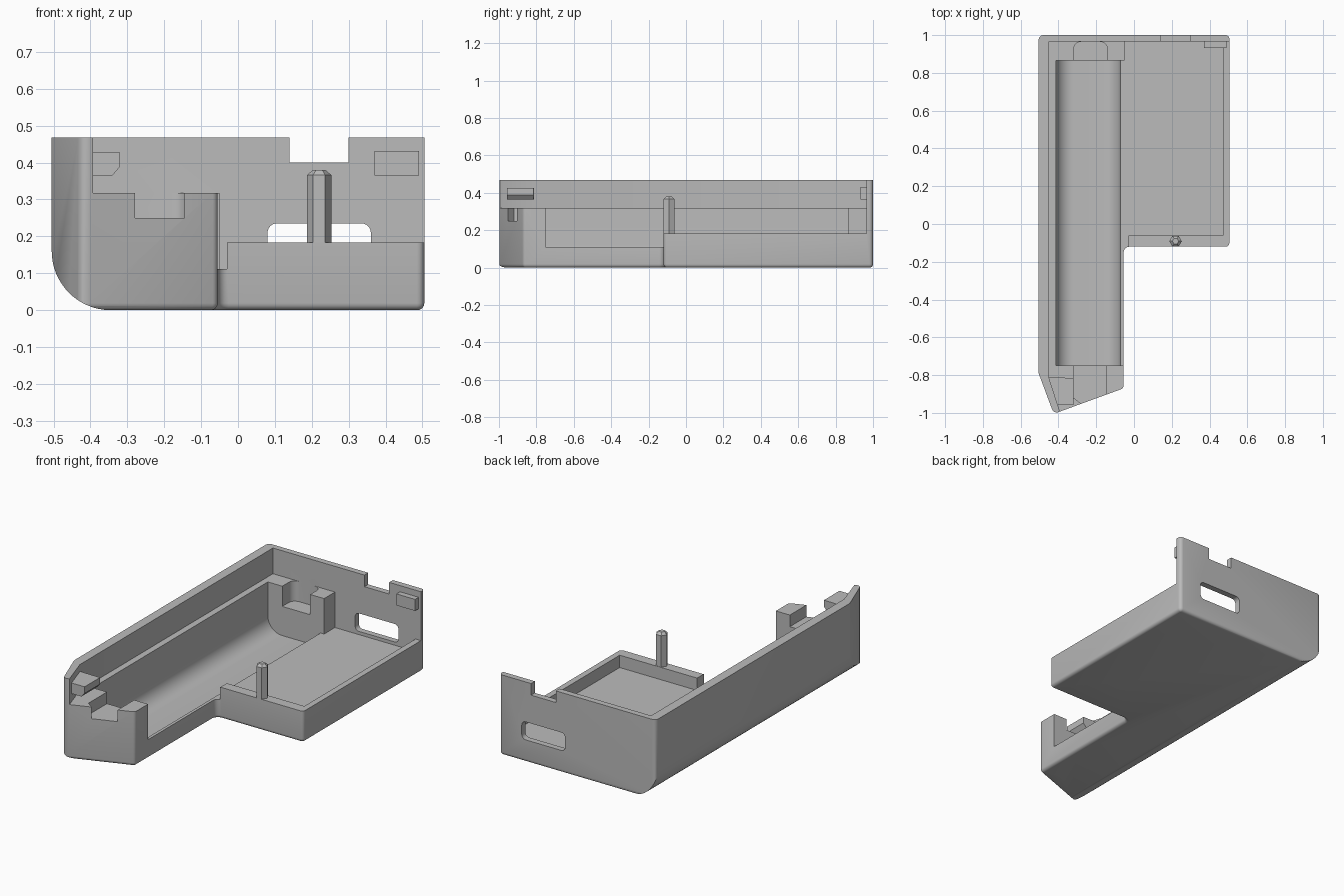
import bpy, bmesh, math
from mathutils import Vector

if "Cube" in bpy.data.objects:
    bpy.data.objects.remove(bpy.data.objects["Cube"])

grey = bpy.data.materials.new("plain grey")
grey.diffuse_color = (0.5, 0.5, 0.5, 1)
grey.use_nodes = True
grey.node_tree.nodes["Principled BSDF"].inputs["Base Color"].default_value = grey.diffuse_color


def prism(name, pts, a, b, axis="z"):
    """Extrude a 2D outline from a to b along z (xy outline) or y (xz outline)."""
    put = (lambda p, t: (p[0], p[1], t)) if axis == "z" else (lambda p, t: (p[0], t, p[1]))
    bm = bmesh.new()
    lo = [bm.verts.new(put(p, a)) for p in pts]
    hi = [bm.verts.new(put(p, b)) for p in pts]
    n = len(pts)
    bm.faces.new(lo)
    bm.faces.new(hi)
    for i in range(n):
        j = (i + 1) % n
        bm.faces.new((lo[i], lo[j], hi[j], hi[i]))
    bmesh.ops.recalc_face_normals(bm, faces=bm.faces)
    me = bpy.data.meshes.new(name)
    bm.to_mesh(me)
    bm.free()
    me.materials.append(grey)
    ob = bpy.data.objects.new(name, me)
    bpy.context.collection.objects.link(ob)
    return ob


def rect(x0, x1, y0, y1):
    return [(x0, y0), (x1, y0), (x1, y1), (x0, y1)]


def rounded(pts, radii, n=6):
    """Round polygon corners with a fillet radius per corner."""
    out = []
    for i, (p, r) in enumerate(zip(pts, radii)):
        p = Vector(p)
        if not r:
            out.append(p)
            continue
        u = (Vector(pts[i - 1]) - p).normalized()
        v = (Vector(pts[(i + 1) % len(pts)]) - p).normalized()
        half = u.angle(v) / 2
        c = p + (u + v).normalized() * (r / math.sin(half))
        s, e = p + u * (r / math.tan(half)) - c, p + v * (r / math.tan(half)) - c
        for k in range(n + 1):
            t = k / n
            ang = s.angle(e)
            w = (s * math.sin((1 - t) * ang) + e * math.sin(t * ang)) / math.sin(ang)
            out.append(c + w)
    return out


def apply_bool(target, cutter, op="DIFFERENCE"):
    m = target.modifiers.new("cut", "BOOLEAN")
    m.operation, m.object, m.solver = op, cutter, "EXACT"
    bpy.context.view_layer.objects.active = target
    bpy.ops.object.modifier_apply(modifier=m.name)
    bpy.data.objects.remove(cutter)


# Outer body: rounded outline with softened bottom rim
outline = rounded([(-.505, 1), (-.505, -.79), (-.425, -1.005), (-.055, -.87),
                   (-.055, -.12), (.505, -.12), (.505, 1)],
                  [.025, .02, .025, .02, .03, .02, .02], 4)
case = prism("case_body", outline, 0, .468)
bm = bmesh.new()
bm.from_mesh(case.data)
rim = [e for e in bm.edges if all(v.co.z < .001 for v in e.verts)]
bmesh.ops.bevel(bm, geom=rim, offset=.019, segments=4, profile=.5, affect="EDGES")
bm.to_mesh(case.data)
bm.free()

# Large round along the lower left edge
apply_bool(case, prism("round", rounded(
    [(-.505, -.0), (.7, 0), (.7, .6), (-.505, .6)], [.16, 0, 0, 0], 16), -1.2, 1.2, "y"), "INTERSECT")

# Open upper space, leaving the back, left and slanted front walls
apply_bool(case, prism("upper", [(-.45, .965), (-.45, -.815), (-.358, -1.1), (.7, -1.1),
                                 (.7, .965)], .318, .7))
# Low right side, tray floor and low channel lip
apply_bool(case, prism("side", rect(-.05, .7, -1.1, .965), .183, .7))
apply_bool(case, prism("tray", rect(-.05, .47, -.06, .965), .111, .7))
apply_bool(case, prism("lip", rect(-.2, -.03, -.75, .865), .111, .7))
# Long round-bottomed channel
apply_bool(case, prism("channel", rounded(rect(-.413, -.072, .03, .7), [.09, .09, 0, 0], 12),
                       -.75, .865, "y"))
# Notches in the end blocks
apply_bool(case, prism("rear_slot", rounded(rect(-.32, -.14, .8, .965), [0, 0, .04, .04]), .2, .7))
apply_bool(case, prism("front_slot", [(-.32, -.7), (-.32, -.92), (-.275, -.955), (-.275, -1.1),
                                      (-.145, -1.1), (-.145, -.7)], .25, .7))
# Back wall notch and window
apply_bool(case, prism("back_notch", rect(.14, .3, .9, 1.1), .4, .7))
apply_bool(case, prism("window", rounded(rect(.08, .36, .13, .235), [.025] * 4), .9, 1.1, "y"))

# Snap clips
prism("front_clip", [(-.46, .365), (-.345, .365), (-.32, .392), (-.32, .425), (-.46, .425)],
      -.815, -.84, "y")
clip = bpy.data.objects["front_clip"]
clip.data = prism("clip_shape", [(-.452, -.812), (-.405, -.957), (-.32, -.957), (-.32, -.815)],
                  .365, .427).data
bpy.data.objects.remove(bpy.data.objects["clip_shape"])
apply_bool(clip, prism("clip_chamfer", [(-.345, .36), (-.31, .36), (-.31, .40)], -1.1, -.7, "y"))
prism("rear_clip", rect(.37, .49, .932, .97), .365, .432)

# Hexagonal locating pin with a chamfered tip
pin = prism("locating_pin", [(.22 + .033 * math.cos(k * math.pi / 3),
                              -.091 + .033 * math.sin(k * math.pi / 3)) for k in range(6)], .15, .38)
bm = bmesh.new()
bm.from_mesh(pin.data)
tip = [e for e in bm.edges if all(v.co.z > .37 for v in e.verts)]
bmesh.ops.bevel(bm, geom=tip, offset=.014, segments=1, affect="EDGES")
bm.to_mesh(pin.data)
bm.free()

# Smooth the rounds on the body only
bpy.ops.object.select_all(action="DESELECT")
case.select_set(True)
bpy.context.view_layer.objects.active = case
bpy.ops.object.shade_smooth_by_angle(angle=math.radians(30))
